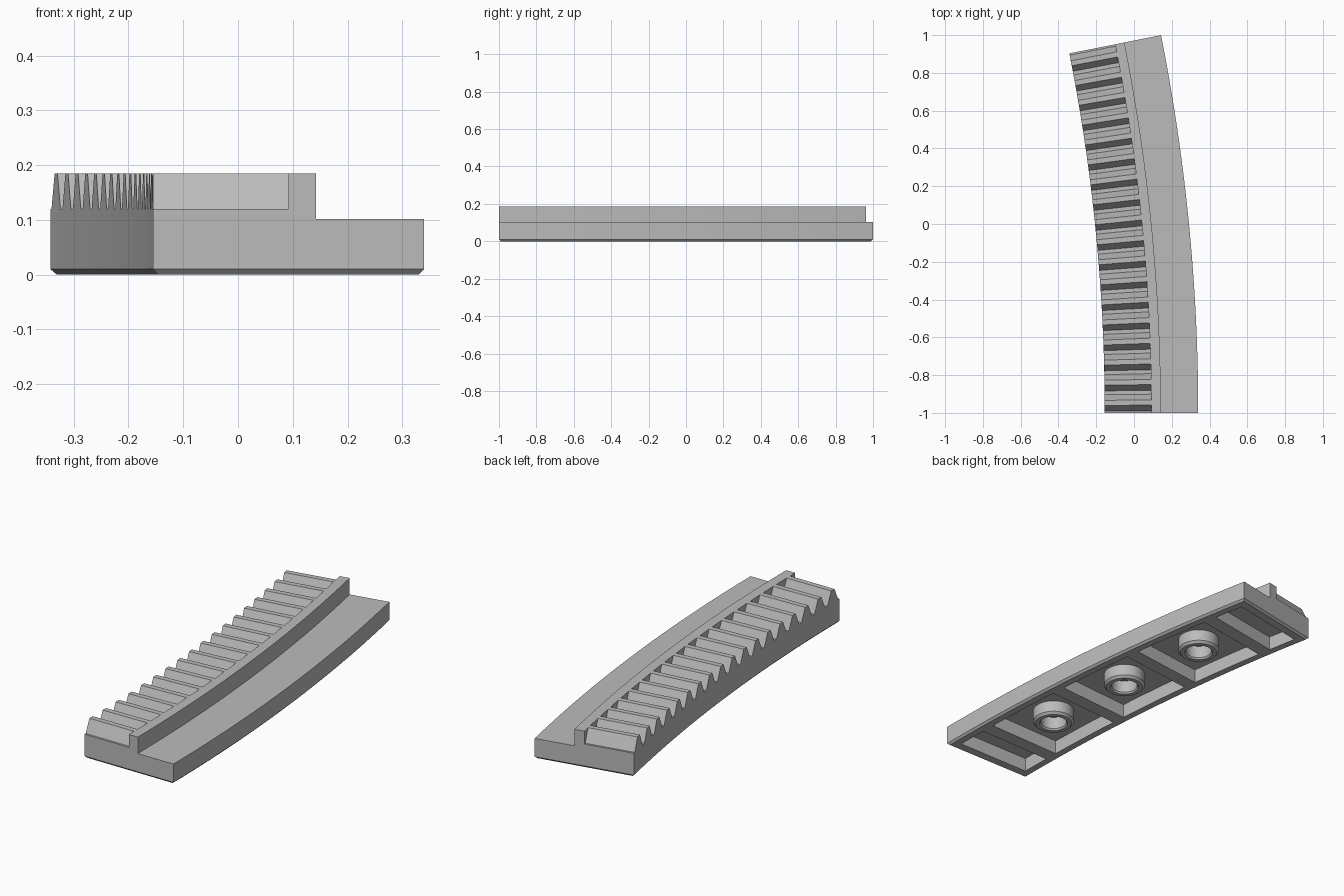
import bpy, bmesh, math

cube = bpy.data.objects.get("Cube")
if cube:
    bpy.data.objects.remove(cube, do_unlink=True)

# Arc layout: everything sweeps about one centre, starting at the front end
RADIUS = 10.25
CX, CY = 0.34 - RADIUS, -1.0
SWEEP = math.radians(11.25)
INNER, OUTER = -0.155, 0.34
TEETH = 18

grey = bpy.data.materials.new("light grey plastic")
grey.use_nodes = True
colour = (0.5, 0.5, 0.5, 1)
grey.diffuse_color = colour
grey.node_tree.nodes["Principled BSDF"].inputs["Base Color"].default_value = colour


def arc_point(x, angle, z):
    """Place a front-section coordinate x at an angle along the arc."""
    r = x - CX
    return (CX + r * math.cos(angle), CY + r * math.sin(angle), z)


def finish(name, bm):
    bmesh.ops.recalc_face_normals(bm, faces=bm.faces)
    mesh = bpy.data.meshes.new(name)
    bm.to_mesh(mesh)
    bm.free()
    mesh.materials.append(grey)
    ob = bpy.data.objects.new(name, mesh)
    bpy.context.collection.objects.link(ob)
    return ob


def skin(bm, rings, closed=False):
    """Join neighbouring rings of vertices with quads."""
    pairs = list(zip(rings, rings[1:]))
    if closed:
        pairs.append((rings[-1], rings[0]))
    for a, b in pairs:
        for i in range(len(a)):
            j = (i + 1) % len(a)
            bm.faces.new((a[i], a[j], b[j], b[i]))


def sweep(name, profile, start, end, steps, bevel=0):
    """Sweep an (x, z) profile along the arc; bevel insets the lowest end edges."""
    bm = bmesh.new()
    rings = []
    for s in range(steps + 1):
        angle = start + (end - start) * s / steps
        shift = bevel if s == 0 else -bevel if s == steps else 0
        rings.append([bm.verts.new(arc_point(x, angle + (shift if z == 0 else 0), z))
                      for x, z in profile])
    skin(bm, rings)
    for ring in (rings[0], rings[-1]):
        if bevel:
            bm.faces.new(ring[1:-1])
            bm.faces.new((ring[0], ring[1], ring[-2], ring[-1]))
        else:
            bm.faces.new(ring)
    return finish(name, bm)


# Base with the raised rail, chamfered around the underside
edge = 0.01
base = sweep("curved_base", [
    (INNER + edge, 0), (INNER, edge), (INNER, 0.12), (0.092, 0.12),
    (0.092, 0.185), (0.142, 0.185), (0.142, 0.102), (OUTER, 0.102),
    (OUTER, edge), (OUTER - edge, 0)], 0, SWEEP, 36, edge / 10)

# Underside pockets: a short one at each end and three long ones
wall = 0.045
pocket = [(INNER + wall, -0.05), (INNER + wall, 0.07),
          (OUTER - wall, 0.07), (OUTER - wall, -0.05)]
spans = [(0.3, 1.2), (1.61, 4.01), (4.42, 6.83), (7.24, 9.64), (10.05, 10.95)]
for a, b in spans:
    cutter = sweep("pocket_cutter", pocket, math.radians(a), math.radians(b), 8)
    cutter.hide_render = True
    cut = base.modifiers.new("pocket", "BOOLEAN")
    cut.operation = "DIFFERENCE"
    cut.solver = "EXACT"
    cut.object = cutter
    bpy.context.view_layer.objects.active = base
    bpy.ops.object.modifier_apply(modifier=cut.name)
    bpy.data.objects.remove(cutter, do_unlink=True)

# Rack teeth: tapered ridges between the inner edge and the rail
bm = bmesh.new()
pitch = SWEEP / TEETH
foot, crest = pitch * 0.41, pitch * 0.125
for t in range(TEETH):
    mid = (t + 0.5) * pitch
    outline = [(-foot, 0.119), (-crest, 0.185), (crest, 0.185), (foot, 0.119)]
    ends = [[bm.verts.new(arc_point(x, mid + da, z)) for da, z in outline]
            for x in (INNER, 0.092)]
    skin(bm, ends)
    for end in ends:
        bm.faces.new(end)
finish("rack_teeth", bm)

# Round sockets in the three long pockets
ring = [(0.062, 0.072), (0.062, 0.008), (0.068, 0), (0.088, 0),
        (0.099, 0.012), (0.099, 0.072)]
SIDES = 32
for k in (1, 2, 3):
    bm = bmesh.new()
    cx, cy, _ = arc_point((INNER + OUTER) / 2, SWEEP * k / 4, 0)
    rings = []
    for s in range(SIDES):
        a = math.tau * s / SIDES
        rings.append([bm.verts.new((cx + r * math.cos(a), cy + r * math.sin(a), z))
                      for r, z in ring])
    skin(bm, rings, closed=True)
    socket = finish(f"underside_socket_{k}", bm)
    bpy.ops.object.select_all(action="DESELECT")
    socket.select_set(True)
    bpy.context.view_layer.objects.active = socket
    bpy.ops.object.shade_smooth_by_angle(angle=math.radians(25))
